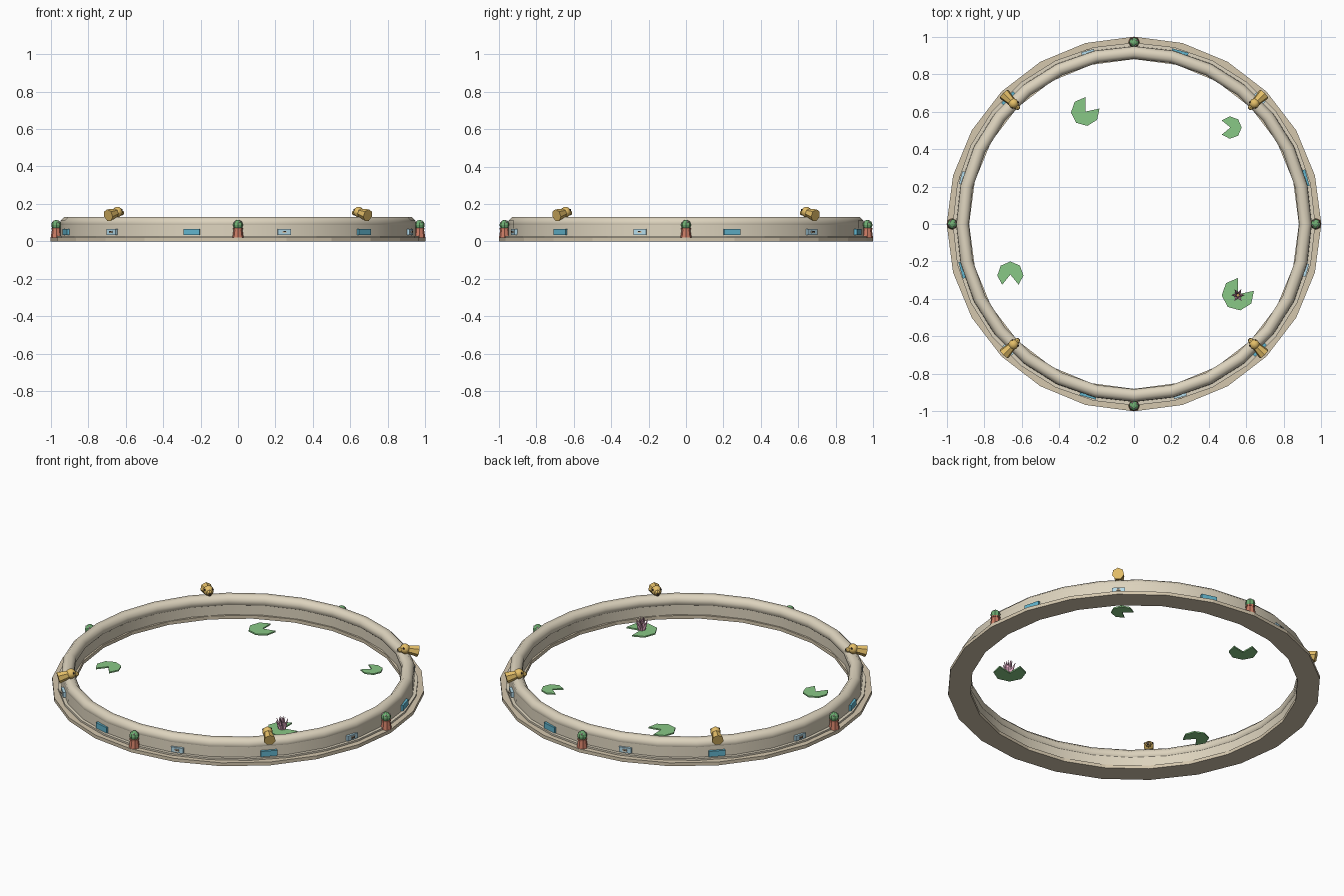
import bpy, bmesh, math
from math import sin, cos, pi, radians
from mathutils import Vector, Matrix

if "Cube" in bpy.data.objects:
    bpy.data.objects.remove(bpy.data.objects["Cube"])


def mat(name, r, g, b):
    m = bpy.data.materials.new(name)
    m.diffuse_color = (r, g, b, 1)
    m.use_nodes = True
    m.node_tree.nodes["Principled BSDF"].inputs["Base Color"].default_value = m.diffuse_color
    return m


STONE = mat("stone", .72, .65, .51)
BASE = mat("base_stone", .66, .57, .42)
GOLD = mat("gold", .78, .52, .14)
DARK = mat("dark", .06, .04, .03)
BLUE = mat("blue_tile", .12, .45, .6)
PALE = mat("pale_tile", .45, .7, .82)
CLAY = mat("clay", .6, .2, .13)
LEAF = mat("leaf", .16, .42, .17)
PAD = mat("lily_leaf", .25, .58, .24)
PINK = mat("pink", .85, .45, .62)
ORANGE = mat("orange", .95, .6, .15)


def finish(bm, name, material, smooth=False):
    bmesh.ops.recalc_face_normals(bm, faces=bm.faces)
    me = bpy.data.meshes.new(name)
    bm.to_mesh(me)
    bm.free()
    ob = bpy.data.objects.new(name, me)
    bpy.context.collection.objects.link(ob)
    me.materials.append(material)
    if smooth:
        bpy.context.view_layer.objects.active = ob
        ob.select_set(True)
        bpy.ops.object.shade_smooth_by_angle(angle=radians(50))
        ob.select_set(False)
    return ob


def ring(name, profile, sides, material, smooth=False):
    """Closed (radius, z) profile swept round the z axis."""
    bm = bmesh.new()
    loops = [[bm.verts.new((r * cos(2 * pi * i / sides), r * sin(2 * pi * i / sides), z))
              for r, z in profile] for i in range(sides)]
    n = len(profile)
    for i in range(sides):
        a, b = loops[i], loops[(i + 1) % sides]
        for j in range(n):
            k = (j + 1) % n
            bm.faces.new((a[j], b[j], b[k], a[k]))
    return finish(bm, name, material, smooth)


def cone(name, p, q, r1, r2, sides, material, smooth=False):
    """Tapered cylinder from p to q."""
    p, q = Vector(p), Vector(q)
    d = q - p
    m = Matrix.Translation((p + q) / 2) @ d.to_track_quat('Z', 'Y').to_matrix().to_4x4()
    bm = bmesh.new()
    bmesh.ops.create_cone(bm, cap_ends=True, segments=sides, radius1=r1, radius2=r2,
                          depth=d.length, matrix=m)
    return finish(bm, name, material, smooth)


def ball(name, p, r, material, u=8, v=6, smooth=False):
    bm = bmesh.new()
    bmesh.ops.create_uvsphere(bm, u_segments=u, v_segments=v, radius=r,
                              matrix=Matrix.Translation(p))
    return finish(bm, name, material, smooth)


def block(name, angle, r, z, size, material):
    """Box facing outward at a given angle; size is (depth, width, height)."""
    bm = bmesh.new()
    m = Matrix.Rotation(angle, 4, 'Z') @ Matrix.Translation((r, 0, z)) @ Matrix.Diagonal((*size, 1))
    bmesh.ops.create_cube(bm, size=1, matrix=m)
    return finish(bm, name, material)


def polar(a, r, z, side=0):
    return Vector((r * cos(a) - side * sin(a), r * sin(a) + side * cos(a), z))


# stone basin: base slab, foot, wall and rounded rim
ring("base_slab", [(.88, 0), (1, 0), (1, .02), (.88, .02)], 24, BASE)
ring("wall_foot", [(.9, .018), (.968, .018), (.968, .03), (.9, .03)], 28, STONE)
ring("basin_wall", [(.888, .015), (.95, .015), (.948, .1), (.888, .1)], 28, STONE, True)
rim = [(.915 + .036 * cos(pi / 8 + k * pi / 4), .097 + .036 * sin(pi / 8 + k * pi / 4)) for k in range(8)]
ring("rim", rim, 28, STONE, True)

# alternating wall tiles, the pale ones with a small outlet
for i in range(12):
    a = radians(-105 + 30 * i)
    if i % 2 == 0:
        block("blue_tile", a, .948, .05, (.02, .09, .032), BLUE)
    else:
        block("pale_tile", a, .948, .05, (.02, .07, .03), PALE)
        block("tile_outlet", a, .96, .05, (.008, .022, .012), BASE)
        block("outlet_slot", a, .964, .052, (.004, .012, .005), DARK)

# flower pots standing on the base
for i in range(4):
    a = i * pi / 2
    cone("pot", polar(a, .97, .02), polar(a, .97, .07), .03, .022, 8, CLAY)
    cone("pot_lip", polar(a, .97, .064), polar(a, .97, .072), .026, .026, 8, CLAY)
    ball("pot_shrub", polar(a, .97, .088), .027, LEAF)
    for k in range(4):
        b = a + k * pi / 2 + .5
        ball("pot_blossom", polar(a, .97, .103) + polar(b, .019, 0), .005, PINK, 5, 4)

# golden fish spouts on the rim
for i in range(4):
    a = pi / 4 + i * pi / 2
    ball("fish_head", polar(a, .91, .157), .028, GOLD, 10, 7, True)
    cone("fish_tail", polar(a, .915, .155), polar(a, .98, .139), .021, .033, 7, GOLD)
    cone("fish_snout", polar(a, .895, .155), polar(a, .872, .151), .018, .012, 8, GOLD)
    cone("fish_mouth", polar(a, .874, .151), polar(a, .868, .15), .008, .008, 8, DARK)
    for s in (-1, 1):
        ball("fish_eye", polar(a, .898, .168, .021 * s), .006, DARK, 6, 4)


def lily_pad(x, y, r, notch):
    """Seven-cornered leaf with a wedge cut out at the notch angle."""
    bm = bmesh.new()
    pts = [(x, y)]
    for k in range(7):
        t = radians(notch + 39 + k * 282 / 6)
        pts.append((x + r * cos(t), y + r * sin(t)))
    top = [bm.verts.new((*p, .052)) for p in pts]
    low = [bm.verts.new((*p, .044)) for p in pts]
    for k in range(1, 7):
        bm.faces.new((top[0], top[k], top[k + 1]))
        bm.faces.new((low[0], low[k + 1], low[k]))
    for k in range(8):
        j = (k + 1) % 8
        bm.faces.new((top[k], low[k], low[j], top[j]))
    finish(bm, "lily_pad", PAD)


lily_pad(-.26, .60, .077, 51)
lily_pad(.515, .515, .06, 180)
lily_pad(-.66, -.27, .07, 270)
lily_pad(.555, -.375, .087, 51)

# water lily on the largest pad
c = Vector((.555, -.38, .05))
for k in range(6):
    t = k * pi / 3
    cone("outer_petal", c + polar(t, .01, 0), c + polar(t, .035, .055), .011, .001, 5, PINK)
    t += pi / 6
    cone("inner_petal", c + polar(t, .006, 0), c + polar(t, .016, .07), .009, .001, 5, PINK)
ball("lily_centre", c + Vector((0, 0, .022)), .013, ORANGE)
